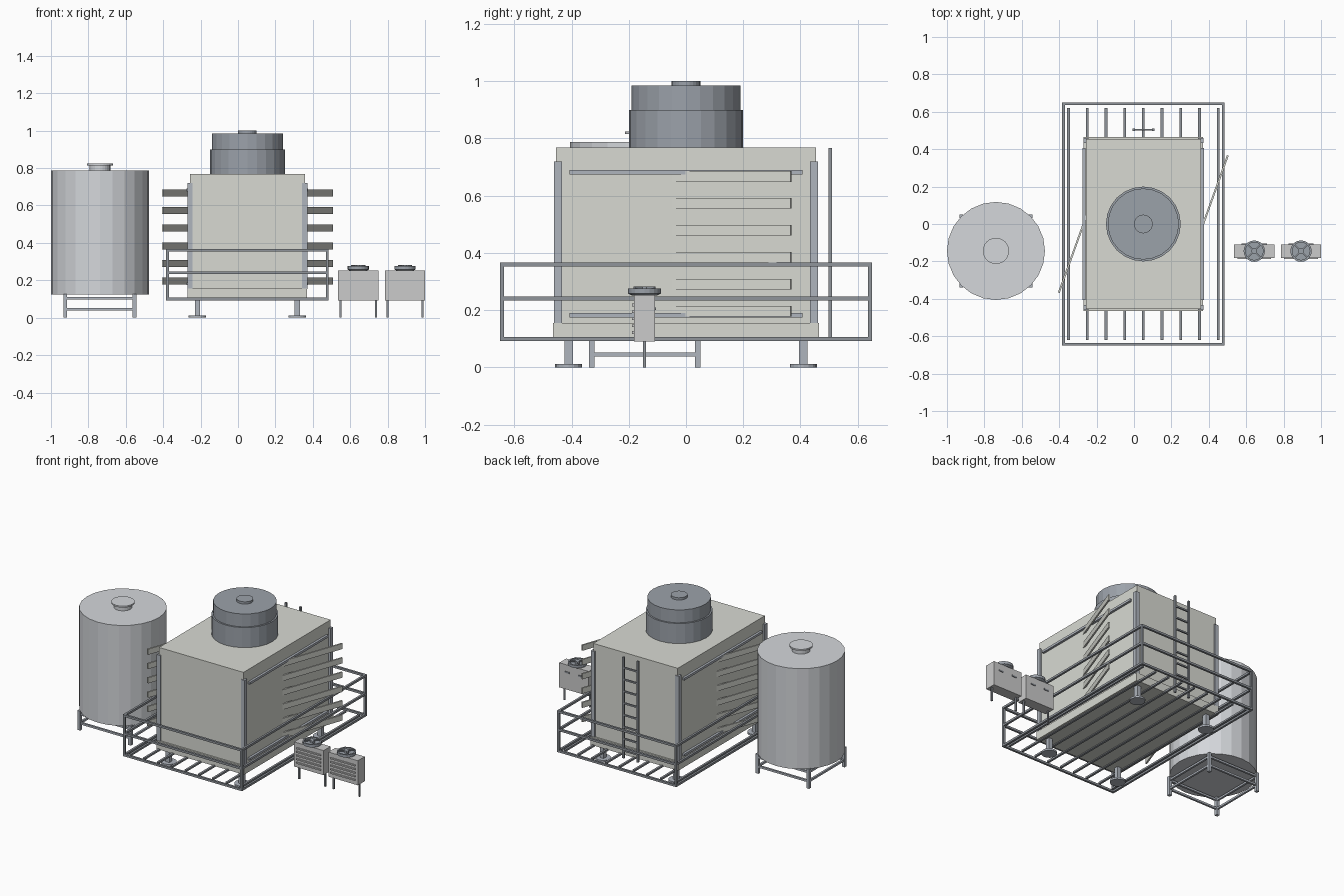
import bpy, math
from mathutils import Matrix, Vector

if "Cube" in bpy.data.objects:
    bpy.data.objects.remove(bpy.data.objects["Cube"])

def mat(name, c):
    m = bpy.data.materials.new(name)
    m.diffuse_color = (*c, 1)
    m.use_nodes = True
    m.node_tree.nodes["Principled BSDF"].inputs["Base Color"].default_value = m.diffuse_color
    return m

BODY = mat("panel_beige", (0.69, 0.70, 0.65))
TANK = mat("tank_grey", (0.66, 0.68, 0.71))
STEEL = mat("steel", (0.43, 0.46, 0.51))
RAIL = mat("dark_steel", (0.28, 0.30, 0.33))
FAN = mat("fan_dark", (0.33, 0.36, 0.40))
UNIT = mat("unit_white", (0.74, 0.74, 0.76))

def mesh_obj(name, verts, faces, m):
    me = bpy.data.meshes.new(name)
    me.from_pydata(verts, [], faces)
    me.materials.append(m)
    o = bpy.data.objects.new(name, me)
    bpy.context.collection.objects.link(o)
    return o

def box(name, c, s, m, rz=0):
    R, c = Matrix.Rotation(rz, 3, 'Z'), Vector(c)
    v = [c + R @ Vector((x * s[0] / 2, y * s[1] / 2, z * s[2] / 2))
         for x in (-1, 1) for y in (-1, 1) for z in (-1, 1)]
    f = [(0, 1, 3, 2), (4, 6, 7, 5), (0, 4, 5, 1), (2, 3, 7, 6), (0, 2, 6, 4), (1, 5, 7, 3)]
    return mesh_obj(name, v, f, m)

def lathe(name, x, y, profile, m, n=24):
    """Capped solid of revolution from (radius, z) pairs, bottom to top."""
    v = [(x + r * math.cos(2 * math.pi * i / n), y + r * math.sin(2 * math.pi * i / n), z)
         for r, z in profile for i in range(n)]
    f = [(k * n + i, k * n + (i + 1) % n, (k + 1) * n + (i + 1) % n, (k + 1) * n + i)
         for k in range(len(profile) - 1) for i in range(n)]
    f += [tuple(reversed(range(n))), tuple(range(len(v) - n, len(v)))]
    return mesh_obj(name, v, f, m)

def ring(name, cx, cy, hx, hy, z, t, m):
    """Rectangular frame of four bars."""
    for s in (-1, 1):
        box(name + "_x", (cx, cy + s * hy, z), (2 * hx + t, t, t), m)
        box(name + "_y", (cx + s * hx, cy, z), (t, 2 * hy + t, t), m)

CX = 0.05
PM = (-1, 1)

# Cooling tower casing
box("tower_base", (CX, 0, 0.128), (0.64, 0.93, 0.055), BODY)
box("tower_body", (CX, 0, 0.46), (0.615, 0.908, 0.615), BODY)

# Feet and corner posts
for sx in PM:
    for sy in PM:
        x, y = CX + sx * 0.267, sy * 0.41
        lathe("foot_pad", x, y, [(0.047, 0), (0.047, 0.012)], STEEL, 16)
        box("tower_leg", (x, y, 0.056), (0.028, 0.03, 0.095), STEEL)
        box("corner_post", (CX + sx * 0.307, sy * 0.447, 0.437), (0.027, 0.027, 0.565), STEEL)

# Side rails and angled louver blades
for sx in PM:
    x = CX + sx * 0.317
    for z in (0.182, 0.682):
        box("side_rail", (x, 0, z), (0.015, 0.815, 0.015), STEEL)
    for i in range(6):
        box("louver_blade", (CX + sx * 0.32, 0, 0.196 + i * 0.0942),
            (0.01, 0.78, 0.037), BODY, -0.345)

# Fan stack on top
lathe("fan_stack", CX, 0, [(0.2, 0.765), (0.2, 0.90), (0.19, 0.90), (0.19, 0.985)], FAN)
lathe("fan_hub", CX, 0, [(0.05, 0.98), (0.05, 1.0)], FAN)

# Platform grating and guard rails
for z in (0.1, 0.24, 0.36):
    ring("guard_rail", CX, 0, 0.427, 0.643, z, 0.014, RAIL)
for sx in PM:
    for sy in PM:
        box("guard_post", (CX + sx * 0.427, sy * 0.643, 0.23), (0.014, 0.014, 0.27), RAIL)
for i in range(9):
    box("platform_slat", (-0.35 + i * 0.1, 0, 0.1), (0.014, 1.24, 0.012), RAIL)

# Ladder at the back
for sx in PM:
    box("ladder_rail", (CX + sx * 0.052, 0.504, 0.433), (0.013, 0.013, 0.666), RAIL)
for i in range(8):
    box("ladder_rung", (CX, 0.504, 0.15 + i * 0.078), (0.11, 0.01, 0.01), RAIL)

# Water tank on a stand
TX, TY = -0.738, -0.144
lathe("tank_shell", TX, TY, [(0.262, 0.125), (0.262, 0.787)], TANK)
lathe("tank_lid", TX, TY, [(0.055, 0.78), (0.055, 0.815), (0.07, 0.815), (0.07, 0.825)], TANK)
for sx in PM:
    for sy in PM:
        box("tank_leg", (TX + sx * 0.185, TY + sy * 0.185, 0.064), (0.02, 0.02, 0.128), STEEL)
for z in (0.045, 0.105):
    ring("tank_brace", TX, TY, 0.185, 0.185, z, 0.013, STEEL)

# Two small condenser units
UY = -0.145
for ux in (0.643, 0.893):
    box("unit_case", (ux, UY, 0.172), (0.215, 0.072, 0.162), UNIT)
    for s in PM:
        box("unit_leg", (ux + s * 0.094, UY, 0.048), (0.01, 0.01, 0.096), RAIL)
        box("unit_handle", (ux + s * 0.05, UY + 0.037, 0.205), (0.035, 0.006, 0.01), RAIL)
    for i in range(5):
        box("unit_grille_slat", (ux, UY - 0.038, 0.122 + i * 0.024), (0.18, 0.01, 0.009), UNIT)
    lathe("unit_fan", ux, UY, [(0.045, 0.252), (0.057, 0.258), (0.057, 0.276),
                               (0.047, 0.276), (0.047, 0.266)], FAN, 20)
    lathe("unit_fan_hub", ux, UY, [(0.015, 0.264), (0.015, 0.282)], FAN, 12)
    for a in (math.pi / 4, -math.pi / 4):
        box("unit_fan_guard", (ux, UY, 0.279), (0.1, 0.008, 0.006), FAN, a)
